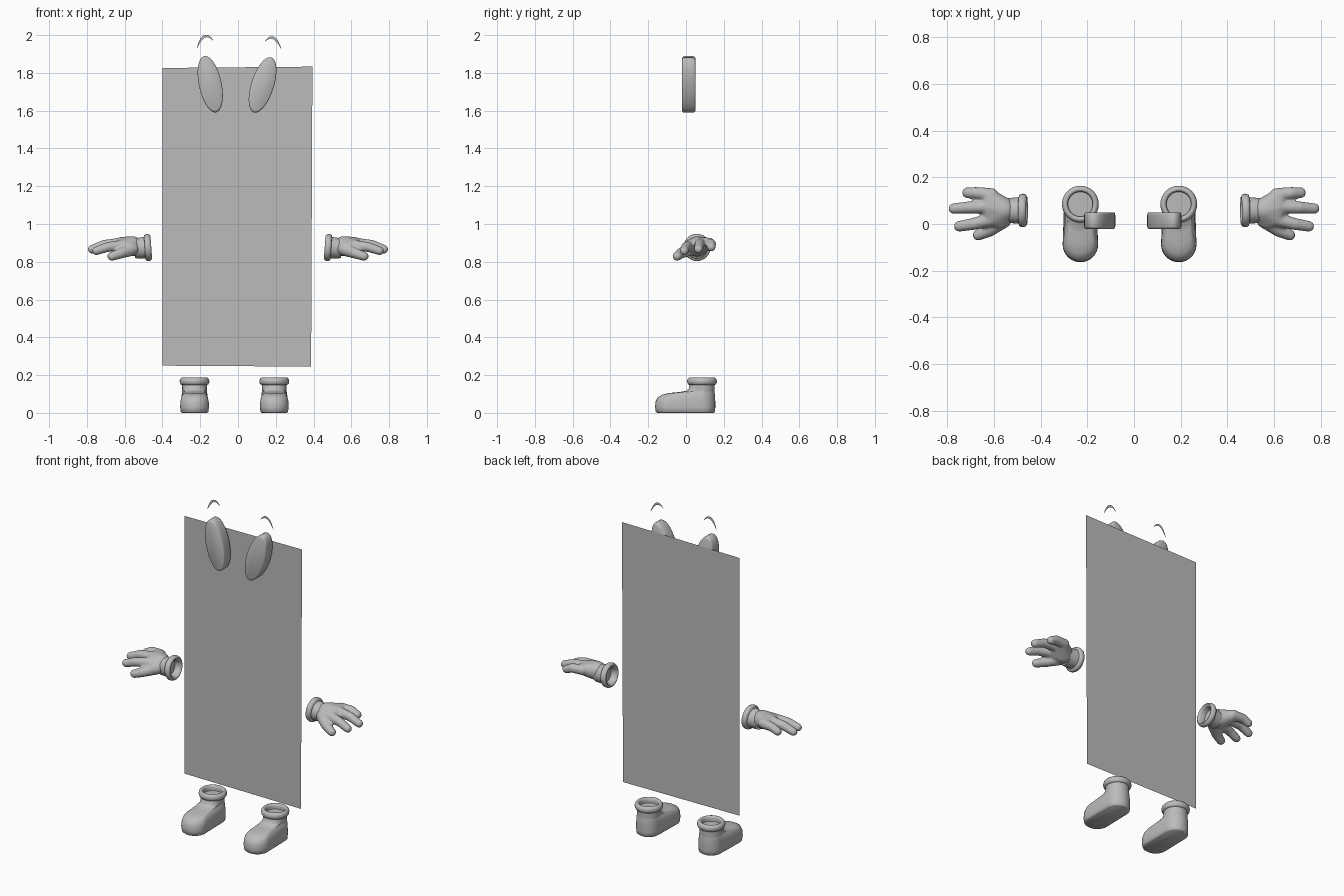
import bpy, bmesh, math
from mathutils import Vector, Matrix

if "Cube" in bpy.data.objects:
    bpy.data.objects.remove(bpy.data.objects["Cube"])

grey = bpy.data.materials.new("plain_grey")
grey.diffuse_color = (0.5, 0.5, 0.5, 1)
grey.use_nodes = True
grey.node_tree.nodes["Principled BSDF"].inputs["Base Color"].default_value = grey.diffuse_color


def finish(name, bm, smooth=True):
    mesh = bpy.data.meshes.new(name)
    bm.to_mesh(mesh)
    bm.free()
    mesh.materials.append(grey)
    ob = bpy.data.objects.new(name, mesh)
    bpy.context.collection.objects.link(ob)
    if smooth:
        bpy.ops.object.select_all(action='DESELECT')
        ob.select_set(True)
        bpy.context.view_layer.objects.active = ob
        bpy.ops.object.shade_smooth_by_angle(angle=math.radians(50))
    return ob


def loft(name, rings, matrix=Matrix(), cap_start=True):
    """Skin a stack of equal-length rings and close the ends."""
    bm = bmesh.new()
    loops = [[bm.verts.new(matrix @ Vector(p)) for p in ring] for ring in rings]
    n = len(loops[0])
    for a, b in zip(loops, loops[1:]):
        for i in range(n):
            j = (i + 1) % n
            bm.faces.new((a[i], a[j], b[j], b[i]))
    if cap_start:
        bm.faces.new(loops[0][::-1])
    bm.faces.new(loops[-1])
    bmesh.ops.recalc_face_normals(bm, faces=bm.faces)
    return finish(name, bm)


def circle(r, z, rx=None, n=32):
    return [((rx or r) * math.cos(2 * math.pi * i / n),
             r * math.sin(2 * math.pi * i / n), z) for i in range(n)]


def boot_ring(z, heel, toe, front, n=16):
    """Outline with a round heel and a round toe; front faces -y."""
    pts = []
    for i in range(n + 1):
        a = math.pi * i / n
        pts.append((heel * math.cos(a), heel * math.sin(a), z))
    for i in range(n + 1):
        a = math.pi + math.pi * i / n
        pts.append((toe * math.cos(a), front + toe + toe * math.sin(a), z))
    return pts


# Flat body panel
bm = bmesh.new()
bm.faces.new([bm.verts.new((x, 0.056, z)) for x, z in
              ((-0.40, 0.25), (0.387, 0.245), (0.394, 1.833), (-0.40, 1.826))])
finish("body_panel", bm, smooth=False)

# Eyes: thick tilted ovals with rounded rims
for side, x, z, tilt, h in (("left", -0.147, 1.74, -12, 0.152),
                            ("right", 0.130, 1.736, 17.5, 0.153)):
    m = (Matrix.Translation((x, 0, z)) @ Matrix.Rotation(math.radians(tilt), 4, 'Y')
         @ Matrix.Rotation(math.radians(90), 4, 'X'))
    rings = [circle(h * s, -y, 0.06 * s, 40) for y, s in
             ((-0.021, 0.92), (-0.018, 0.97), (-0.010, 1), (0.038, 1), (0.046, 0.97), (0.05, 0.92))]
    loft("eye_" + side, rings, m)

# Eyebrows: thin flat crescents
for side, p0, mid, p2 in (("left", (-0.217, 1.932), (-0.177, 1.993), (-0.132, 1.972)),
                          ("right", (0.143, 1.966), (0.187, 1.985), (0.228, 1.928))):
    p0, mid, p2 = Vector(p0), Vector(mid), Vector(p2)
    p1 = 2 * mid - (p0 + p2) / 2
    bm = bmesh.new()
    rows = []
    for i in range(17):
        t = i / 16
        p = p0 * (1 - t) ** 2 + p1 * 2 * t * (1 - t) + p2 * t * t
        d = ((p1 - p0) * (1 - t) + (p2 - p1) * t).normalized()
        off = Vector((-d.y, d.x)) * (0.001 + 0.006 * math.sin(math.pi * t))
        rows.append([bm.verts.new((q.x, 0.015, q.y)) for q in (p - off, p + off)])
    for a, b in zip(rows, rows[1:]):
        bm.faces.new((a[0], b[0], b[1], a[1]))
    finish("eyebrow_" + side, bm, smooth=False)

# Boots: foot with short shaft, plus a rolled hollow collar
foot = ((0, 0.062, 0.066, -0.238), (0.006, 0.069, 0.073, -0.245), (0.03, 0.07, 0.076, -0.249),
        (0.06, 0.07, 0.075, -0.246), (0.082, 0.069, 0.07, -0.235), (0.096, 0.068, 0.063, -0.213),
        (0.105, 0.067, 0.055, -0.175), (0.110, 0.066, 0.054, -0.125), (0.116, 0.066, 0.058, -0.085),
        (0.128, 0.066, 0.065, -0.070), (0.155, 0.066, 0.066, -0.066))
collar = ((0.148, 0.064), (0.150, 0.072), (0.157, 0.077), (0.168, 0.079), (0.179, 0.076),
          (0.186, 0.069), (0.187, 0.062), (0.182, 0.056), (0.172, 0.053), (0.156, 0.053))
for side, x in (("left", -0.23), ("right", 0.192)):
    m = Matrix.Translation((x, 0.085, 0))
    loft("boot_" + side, [boot_ring(*r) for r in foot], m)
    loft("boot_collar_" + side, [circle(r, z) for z, r in collar], m, cap_start=False)


def add_hull(target, balls):
    """Add the convex hull of several (x, y, z, radius) balls."""
    tmp = bmesh.new()
    for x, y, z, r in balls:
        src = bmesh.new()
        bmesh.ops.create_icosphere(src, subdivisions=3, radius=r)
        for v in src.verts:
            tmp.verts.new(v.co + Vector((x, y, z)))
        src.free()
    bmesh.ops.convex_hull(tmp, input=tmp.verts[:])
    bmesh.ops.delete(tmp, geom=[v for v in tmp.verts if not v.link_faces], context='VERTS')
    bmesh.ops.recalc_face_normals(tmp, faces=tmp.faces)
    mesh = bpy.data.meshes.new("hull")
    tmp.to_mesh(mesh)
    tmp.free()
    target.from_mesh(mesh)
    bpy.data.meshes.remove(mesh)


palm = ((0.56, 0.06, 0.882, 0.054), (0.62, 0.122, 0.897, 0.03), (0.62, 0.072, 0.898, 0.033),
        (0.615, 0.02, 0.886, 0.03), (0.57, 0.01, 0.872, 0.032))
fingers = (
    ((0.61, 0.125, 0.897, 0.029), (0.675, 0.133, 0.895, 0.026), (0.715, 0.134, 0.878, 0.023)),
    ((0.62, 0.075, 0.898, 0.030), (0.71, 0.071, 0.890, 0.026), (0.773, 0.066, 0.866, 0.023)),
    ((0.60, 0.022, 0.888, 0.030), (0.69, 0.000, 0.878, 0.026), (0.750, -0.010, 0.858, 0.023)),
    ((0.56, 0.018, 0.868, 0.036), (0.62, -0.027, 0.845, 0.028), (0.668, -0.047, 0.829, 0.024)))
cuff = ((0.09, 0.052), (0.035, 0.057), (0.033, 0.066), (0.026, 0.071), (0.015, 0.072),
        (0.005, 0.068), (0.0, 0.060), (0.003, 0.052), (0.012, 0.047), (0.04, 0.045))

# Gloved hands: hulls fused into one soft surface, with a rolled hollow cuff
for side, s in (("left", -1), ("right", 1)):
    mirror = Matrix.Scale(s, 4, (1, 0, 0))
    bm = bmesh.new()
    add_hull(bm, palm)
    for f in fingers:
        for pair in zip(f, f[1:]):
            add_hull(bm, pair)
    bm.transform(mirror)
    bmesh.ops.recalc_face_normals(bm, faces=bm.faces)
    hand = finish("hand_" + side, bm)
    remesh = hand.modifiers.new("fuse", 'REMESH')
    remesh.mode = 'VOXEL'
    remesh.voxel_size = 0.006
    remesh.use_smooth_shade = True
    soft = hand.modifiers.new("soften", 'SMOOTH')
    soft.factor = 0.5
    soft.iterations = 6
    m = (mirror @ Matrix.Translation((0.459, 0.058, 0.877))
         @ Matrix.Rotation(math.radians(84), 4, 'Y'))
    m = m @ Matrix.Rotation(math.radians(10), 4, 'Y')
    loft("cuff_" + side, [circle(r, t) for t, r in cuff], m, cap_start=False)
